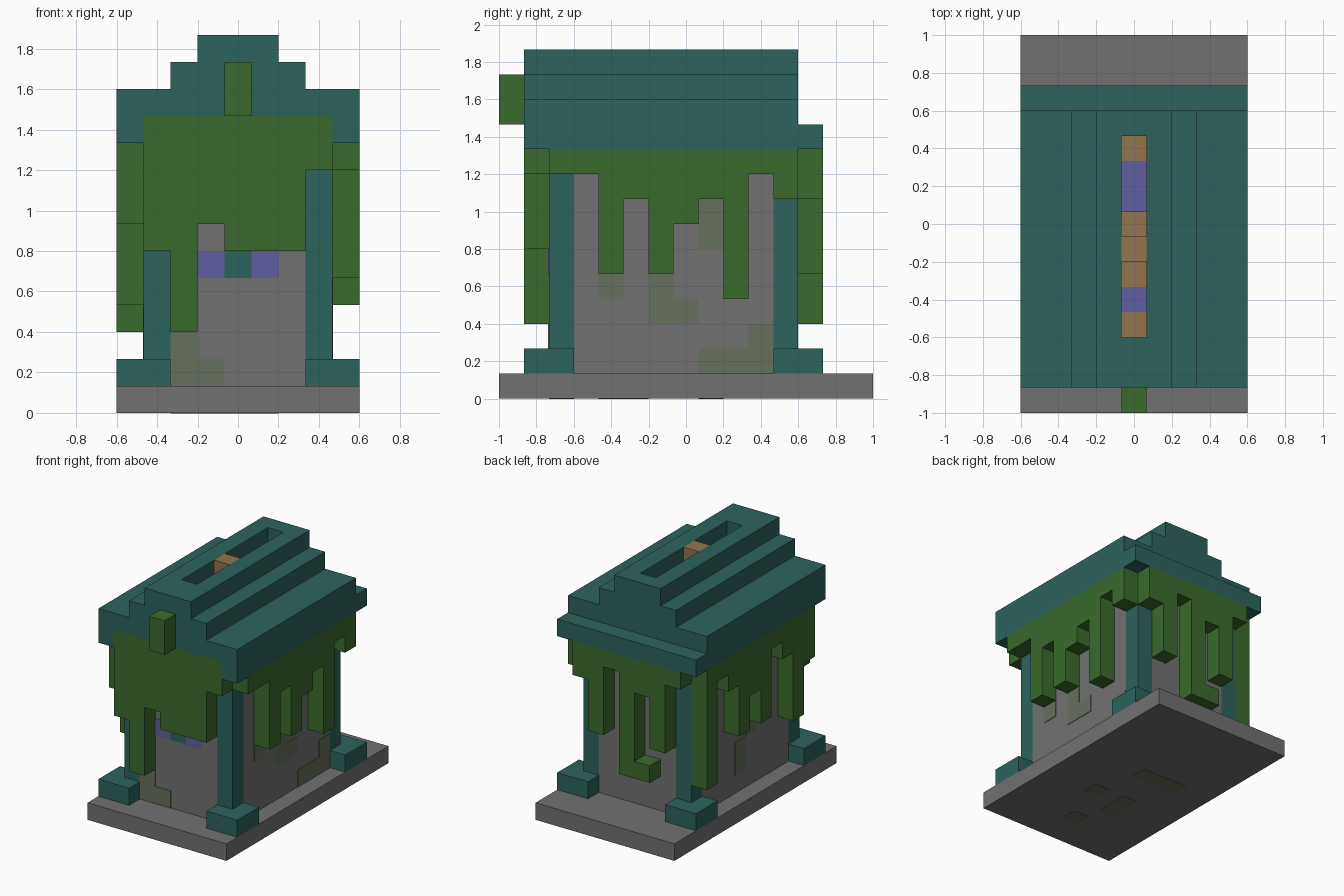
import bpy, bmesh
from mathutils import Vector

old = bpy.data.objects.get("Cube")
if old:
    bpy.data.objects.remove(old)

U = 2 / 15          # one block
T = 0.03            # painted plate thickness, in blocks


def material(name, *rgb):
    """Flat material from 0-255 display values."""
    lin = [((c / 255 + 0.055) / 1.055) ** 2.4 for c in rgb] + [1]
    m = bpy.data.materials.new(name)
    m.use_nodes = True
    m.diffuse_color = lin
    m.node_tree.nodes["Principled BSDF"].inputs["Base Color"].default_value = lin
    return m


STONE = material("grey_stone", 113, 113, 113)
MOSSY = material("mossy_stone", 101, 112, 93)
VINE = material("vine_green", 60, 106, 45)
TEAL = material("teal_stone", 45, 99, 93)
PURPLE = material("purple_gem", 95, 95, 162)
BRONZE = material("bronze", 147, 117, 77)


def prism(name, outline, axis, a, b, mat):
    """Extrude an outline of block coordinates along an axis from a to b."""
    bm = bmesh.new()
    verts = []
    for p, q in outline:
        c = (a, p, q) if axis == "x" else (p, a, q)
        verts.append(bm.verts.new((Vector(c) - Vector((4.5, 7.5, 0))) * U))
    face = bm.faces.new(verts)
    ext = bmesh.ops.extrude_face_region(bm, geom=[face])["geom"]
    step = (b - a) * U
    move = (step, 0, 0) if axis == "x" else (0, step, 0)
    bmesh.ops.translate(bm, vec=move, verts=[v for v in ext if isinstance(v, bmesh.types.BMVert)])
    bmesh.ops.recalc_face_normals(bm, faces=bm.faces)
    mesh = bpy.data.meshes.new(name)
    bm.to_mesh(mesh)
    bm.free()
    mesh.materials.append(mat)
    ob = bpy.data.objects.new(name, mesh)
    bpy.context.collection.objects.link(ob)
    return ob


def box(name, x, y, z, mat):
    (l, r), (d, u) = x, z
    return prism(name, [(l, d), (r, d), (r, u), (l, u)], "y", *y, mat)


def curtain(name, axis, a, start, drops, top):
    """Hanging vines: one column per block, each with its own lower end."""
    pts = [(start, top)]
    for i, z in enumerate(drops):
        if z == pts[-1][1]:
            pts[-1] = (start + i + 1, z)
        else:
            pts += [(start + i, z), (start + i + 1, z)]
    pts.append((start + len(drops), top))
    return prism(name, pts, axis, a, a + 1, VINE)


# Floor and walls
box("floor_slab", (0, 9), (0, 15), (0, 1), STONE)
box("side_walls", (1, 8), (3, 11), (1, 11), STONE)
box("end_walls", (2, 7), (2, 12), (1, 11), STONE)

# Corner pillars on square plinths
for side, px, bx in (("right", 1, 0), ("left", 7, 7)):
    for end, py, by in (("front", 2, 1), ("back", 11, 11)):
        box(f"{end}_{side}_pillar", (px, px + 1), (py, py + 1), (1, 11), TEAL)
        box(f"{end}_{side}_plinth", (bx, bx + 2), (by, by + 2), (1, 2), TEAL)

# Stepped roof with a slot along the ridge
half = [(0, 10), (0, 12), (2, 12), (2, 13), (3, 13), (3, 14)]
inner = [(1, 11), (1, 10)]
outline = half + [(9 - x, z) for x, z in reversed(half)] + [(8, 10), (8, 11)] + inner
roof = prism("roof", outline, "y", 1, 12, TEAL)
cutter = box("roof_slot_cutter", (4, 5), (3, 11), (12, 15), TEAL)
cutter.hide_render = True
cutter.display_type = "WIRE"
mod = roof.modifiers.new("slot", "BOOLEAN")
mod.operation, mod.solver, mod.object = "DIFFERENCE", "EXACT", cutter
bpy.context.view_layer.objects.active = roof
bpy.ops.object.modifier_apply(modifier=mod.name)
bpy.data.objects.remove(cutter)
box("back_eave", (0, 9), (12, 13), (10, 11), TEAL)

# Inlay on the slot floor, with a stepped centre
for i, (y0, y1, mat) in enumerate([(3, 4, BRONZE), (4, 5, PURPLE), (5, 6, BRONZE),
                                   (8, 10, PURPLE), (10, 11, BRONZE)]):
    box(f"slot_inlay_{i}", (4, 5), (y0, y1), (12, 12 + T), mat)
box("slot_block", (4, 5), (6, 7), (12, 14), BRONZE)
box("slot_step", (4, 5), (7, 8), (12, 13), BRONZE)

# Vines on every side
curtain("front_vines", "y", 1, 1, [6, 3, 7, 6, 6, 6, 9], 11)
curtain("back_vines", "y", 12, 1, [9, 5, 8, 3, 9, 5, 8], 10)
curtain("left_vines", "x", 8, 2, [9, 9, 5, 8, 5, 7, 8, 4, 9, 8], 10)
curtain("right_vines", "x", 0, 2, [7, 4, 8, 9, 5, 7, 5, 8, 9, 3], 10)
box("back_vine_curl", (3, 4), (12, 13), (3, 4), VINE)
box("front_vine_tuft", (4, 5), (0, 1), (11, 13), VINE)

# Coloured band on the front wall
for i, mat in enumerate((PURPLE, TEAL, PURPLE)):
    box(f"front_inlay_{i}", (3 + i, 4 + i), (2 - T, 2), (5, 6), mat)

# Moss patches: front wall, left wall, right wall, underside
for x, top in ((2, 3), (3, 2)):
    box("front_moss", (x, x + 1), (2 - T, 2), (1, top), MOSSY)
for y, z0, z1 in ((4, 4, 5), (6, 3, 5), (7, 3, 4), (8, 6, 8), (8, 1, 2), (9, 1, 2), (10, 1, 3)):
    box("left_moss", (8, 8 + T), (y, y + 1), (z0, z1), MOSSY)
for y, z0, z1 in ((7, 2, 4), (6, 4, 5)):
    box("right_moss", (1 - T, 1), (y, y + 1), (z0, z1), MOSSY)
for x0, x1, y in ((5, 6, 5), (2, 5, 8), (3, 4, 4), (3, 4, 5), (4, 5, 2)):
    box("underside_moss", (x0, x1), (y, y + 1), (-T / 2, 0), MOSSY)
